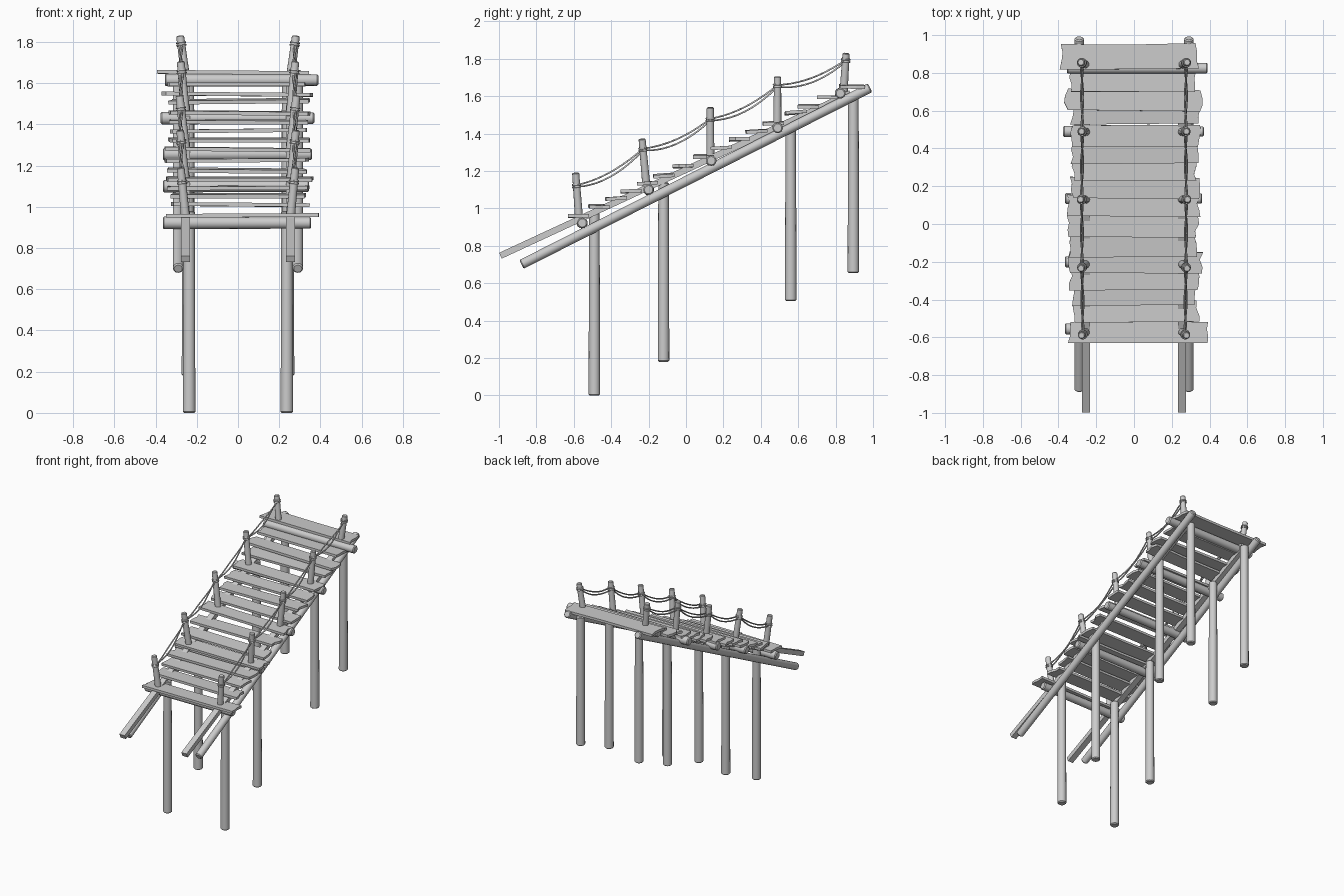
import bpy, bmesh, math, random
from mathutils import Vector, Matrix

if "Cube" in bpy.data.objects:
    bpy.data.objects.remove(bpy.data.objects["Cube"])

random.seed(4)
smooth = []


def finish(name, bm):
    bmesh.ops.recalc_face_normals(bm, faces=bm.faces)
    me = bpy.data.meshes.new(name)
    bm.to_mesh(me)
    bm.free()
    ob = bpy.data.objects.new(name, me)
    bpy.context.collection.objects.link(ob)
    return ob


def frame(a, b):
    d = (b - a).normalized()
    return Matrix.Translation((a + b) / 2) @ d.to_track_quat('Z', 'Y').to_matrix().to_4x4()


def log(name, a, b, r, r2=None, sides=14, chamfer=0.006):
    """Round log from a to b with softened rims."""
    a, b = Vector(a), Vector(b)
    bm = bmesh.new()
    bmesh.ops.create_cone(bm, cap_ends=True, segments=sides, radius1=r, radius2=r2 or r,
                          depth=(b - a).length)
    rims = [e for e in bm.edges if any(len(f.verts) > 4 for f in e.link_faces)]
    bmesh.ops.bevel(bm, geom=rims, offset=chamfer, segments=1, affect='EDGES')
    bm.transform(frame(a, b))
    ob = finish(name, bm)
    smooth.append(ob)
    return ob


def beam(name, a, b, w, h):
    """Squared timber running in the y-z plane."""
    a, b = Vector(a), Vector(b)
    d = b - a
    bm = bmesh.new()
    bmesh.ops.create_cube(bm, size=1)
    bm.transform(Matrix.Translation((a + b) / 2) @ Matrix.Rotation(math.atan2(d.z, d.y), 4, 'X')
                 @ Matrix.Diagonal((w, d.length, h, 1)))
    return finish(name, bm)


def plank(name, y0, y1, z, xl, xr):
    """Rough board with ragged sawn ends and a slight twist."""
    rnd = random.uniform
    hw = (y1 - y0) / 2
    pts = []
    for t in (-1, -0.4, 0.3, 1):
        pts.append((xr - rnd(0, 0.022), t * hw))
    pts.append((rnd(-0.1, 0.1), hw + rnd(-0.006, 0.004)))
    for t in (1, 0.35, -0.3, -1):
        pts.append((xl + rnd(0, 0.022), t * hw))
    bm = bmesh.new()
    f = bm.faces.new([bm.verts.new((x, y, -0.009)) for x, y in pts])
    ext = bmesh.ops.extrude_face_region(bm, geom=[f])
    top = [v for v in ext['geom'] if isinstance(v, bmesh.types.BMVert)]
    bmesh.ops.translate(bm, verts=top, vec=(0, 0, 0.018))
    bm.transform(Matrix.Translation((0, (y0 + y1) / 2, z))
                 @ Matrix.Rotation(rnd(-0.012, 0.012), 4, 'Z')
                 @ Matrix.Rotation(rnd(-0.012, 0.012), 4, 'Y')
                 @ Matrix.Rotation(rnd(-0.02, 0.08), 4, 'X'))
    return finish(name, bm)


def rope(name, pts, r):
    cu = bpy.data.curves.new(name, 'CURVE')
    cu.dimensions = '3D'
    cu.bevel_depth = r
    cu.bevel_resolution = 1
    cu.use_fill_caps = True
    sp = cu.splines.new('POLY')
    sp.points.add(len(pts) - 1)
    for p, q in zip(sp.points, pts):
        p.co = (*q, 1)
        p.radius = 1
    ob = bpy.data.objects.new(name, cu)
    bpy.context.collection.objects.link(ob)


# Sloped logs, squared stringers and tall support posts on both sides
for s, side in ((-1, "left"), (1, "right")):
    log(f"{side}_rail_log", (s * 0.29, -0.88, 0.70), (s * 0.29, 0.984, 1.645), 0.026)
    beam(f"{side}_stringer", (s * 0.255, -0.992, 0.747), (s * 0.255, 0.88, 1.615), 0.043, 0.034)
    for i, (y, z0, z1, x) in enumerate(((-0.49, 0, 0.98, 0.237), (-0.12, 0.18, 1.14, 0.243),
                                        (0.56, 0.505, 1.47, 0.24), (0.895, 0.655, 1.61, 0.24))):
        log(f"{side}_support_post_{i+1}", (s * x, y, z0), (s * x, y, z1), 0.031, 0.028)

# Round cross logs
for i, (y, z, xl, xr) in enumerate(((-0.555, 0.922, -0.365, 0.355), (-0.2, 1.1, -0.365, 0.345),
                                    (0.135, 1.255, -0.365, 0.36), (0.49, 1.43, -0.375, 0.37),
                                    (0.825, 1.615, -0.355, 0.39))):
    log(f"cross_log_{i+1}", (xl, y, z), (xr, y, z), 0.03, 0.028)

# Stair planks: front edge, left end, right end
steps = ((-0.63, -0.355, 0.395), (-0.52, -0.33, 0.35), (-0.43, -0.335, 0.335),
         (-0.35, -0.345, 0.355), (-0.26, -0.355, 0.37), (-0.175, -0.345, 0.335),
         (-0.07, -0.365, 0.345), (0.04, -0.36, 0.355), (0.135, -0.34, 0.35),
         (0.23, -0.335, 0.34), (0.32, -0.345, 0.345), (0.41, -0.345, 0.355),
         (0.53, -0.34, 0.355), (0.60, -0.37, 0.365), (0.70, -0.35, 0.34),
         (0.82, -0.395, 0.345))
for i, (y, xl, xr) in enumerate(steps):
    depth = 0.135 if i == 15 else 0.112
    plank(f"step_plank_{i+1}", y, y + depth, 0.958 + (y + 0.63) * 0.478, xl, xr)

# Leaning railing posts with rope windings, and sagging double ropes
stakes = ((-0.57, 0.92, -0.59, 1.19, 1.12), (-0.21, 1.1, -0.235, 1.372, 1.315),
          (0.13, 1.26, 0.13, 1.54, 1.475), (0.488, 1.43, 0.49, 1.705, 1.655),
          (0.842, 1.61, 0.856, 1.83, 1.79))
for s, side in ((-1, "left"), (1, "right")):
    ties = []
    for i, (y0, z0, y1, z1, zr) in enumerate(stakes):
        a, b = Vector((s * 0.252, y0, z0)), Vector((s * (0.278 + 0.003 * (i % 3)), y1, z1))
        log(f"{side}_railing_post_{i+1}", a, b, 0.022, 0.019, sides=12, chamfer=0.004)
        p = a.lerp(b, (zr - z0) / (z1 - z0))
        ties.append(p)
        d = (b - a).normalized()
        for k in (-0.006, 0.006):
            bpy.ops.mesh.primitive_torus_add(major_segments=14, minor_segments=6,
                                             major_radius=0.021, minor_radius=0.005,
                                             location=p + d * k,
                                             rotation=d.to_track_quat('Z', 'Y').to_euler())
            ob = bpy.context.object
            ob.name = f"{side}_rope_winding_{i+1}"
            smooth.append(ob)
    for k, sag, off in ((1, 0.03, 0.006), (2, 0.045, -0.006)):
        pts = []
        for p, q in zip(ties, ties[1:]):
            for j in range(10):
                t = j / 10
                v = p.lerp(q, t)
                v.z -= sag * 4 * t * (1 - t)
                v.z += off * 0.8
                v.x += off * math.cos(t * math.tau)
                pts.append(v)
        pts.append(ties[-1])
        rope(f"{side}_rope_{k}", pts, 0.005)

bpy.ops.object.select_all(action='DESELECT')
for ob in smooth:
    ob.select_set(True)
bpy.context.view_layer.objects.active = smooth[0]
bpy.ops.object.shade_smooth_by_angle(angle=math.radians(35))
